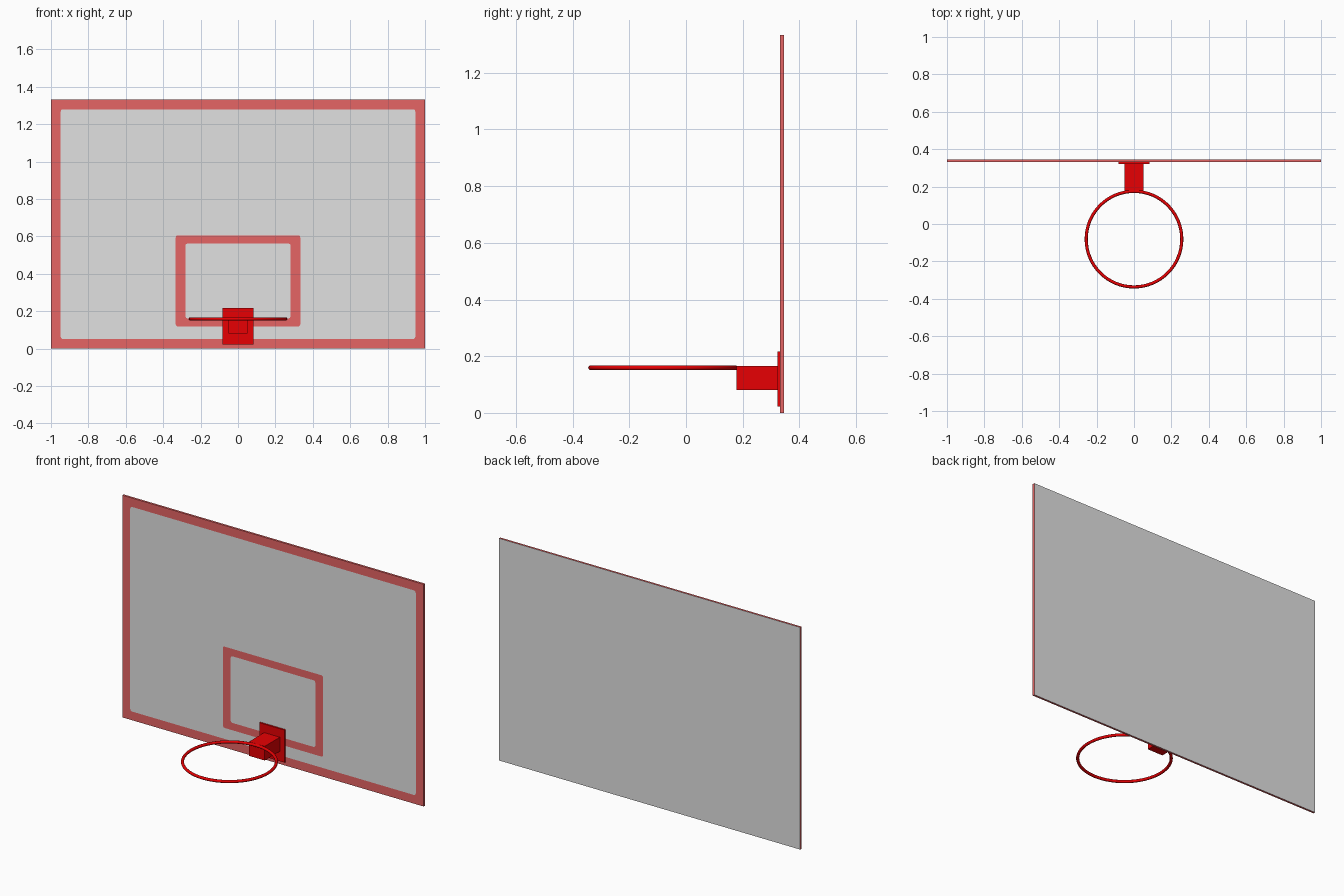
import bpy, bmesh, math

if "Cube" in bpy.data.objects:
    bpy.data.objects.remove(bpy.data.objects["Cube"])


def material(name, rgba):
    m = bpy.data.materials.new(name)
    m.diffuse_color = rgba
    m.use_nodes = True
    m.node_tree.nodes["Principled BSDF"].inputs["Base Color"].default_value = m.diffuse_color
    return m


rim_red = material("rim red", (0.80, 0.0, 0.001, 1.0))
glass_grey = material("glass grey", (0.753, 0.753, 0.753, 0.7))
line_red = material("line red", (0.79, 0.128, 0.128, 0.7))


def rounded_loop(bm, y, half_w, z0, z1, r, steps=5):
    """Rounded rectangle of vertices in the xz plane."""
    verts = []
    corners = [(half_w - r, z1 - r), (-half_w + r, z1 - r),
               (-half_w + r, z0 + r), (half_w - r, z0 + r)]
    for i, (cx, cz) in enumerate(corners):
        for k in range(steps):
            a = math.pi / 2 * (i + k / (steps - 1))
            verts.append(bm.verts.new((cx + r * math.cos(a), y, cz + r * math.sin(a))))
    return verts


def finish(bm, name, mats):
    bmesh.ops.recalc_face_normals(bm, faces=bm.faces[:])
    me = bpy.data.meshes.new(name)
    bm.to_mesh(me)
    bm.free()
    for m in mats:
        me.materials.append(m)
    ob = bpy.data.objects.new(name, me)
    bpy.context.collection.objects.link(ob)
    return ob


def box(name, x0, x1, y0, y1, z0, z1, mat):
    bm = bmesh.new()
    bmesh.ops.create_cube(bm, size=1)
    for v in bm.verts:
        v.co = ((x0, x1)[v.co.x > 0], (y0, y1)[v.co.y > 0], (z0, z1)[v.co.z > 0])
    return finish(bm, name, [mat])


# Backboard: nested loops from the back edge to the middle of the target
FRONT, BACK = 0.332, 0.345
bm = bmesh.new()
loops = [
    rounded_loop(bm, BACK, 1.0, 0.0, 1.333, 0.0),
    rounded_loop(bm, FRONT, 1.0, 0.0, 1.333, 0.0),
    rounded_loop(bm, FRONT, 0.948, 0.052, 1.28, 0.013),
    rounded_loop(bm, FRONT, 0.333, 0.118, 0.606, 0.012),
    rounded_loop(bm, FRONT, 0.281, 0.162, 0.562, 0.012),
]
# bands: side edges red, border red, glass, target line red
for a, b, mat in zip(loops, loops[1:], (1, 1, 0, 1)):
    n = len(a)
    for i in range(n):
        j = (i + 1) % n
        bm.faces.new((a[i], a[j], b[j], b[i])).material_index = mat
bm.faces.new(loops[0])
bm.faces.new(loops[-1])
bmesh.ops.remove_doubles(bm, verts=bm.verts[:], dist=1e-5)
finish(bm, "backboard", [glass_grey, line_red])

# Mounting plate and bracket
box("mounting_plate", -0.084, 0.084, 0.322, FRONT, 0.022, 0.217, rim_red)
box("bracket", -0.052, 0.052, 0.179, 0.324, 0.081, 0.166, rim_red)

# Hoop
bpy.ops.mesh.primitive_torus_add(
    major_segments=64, minor_segments=12, major_radius=0.2555, minor_radius=0.0085,
    location=(0, -0.081, 0.159))
hoop = bpy.context.object
hoop.name = "hoop"
hoop.data.materials.append(rim_red)
bpy.ops.object.shade_smooth_by_angle(angle=math.radians(40))
